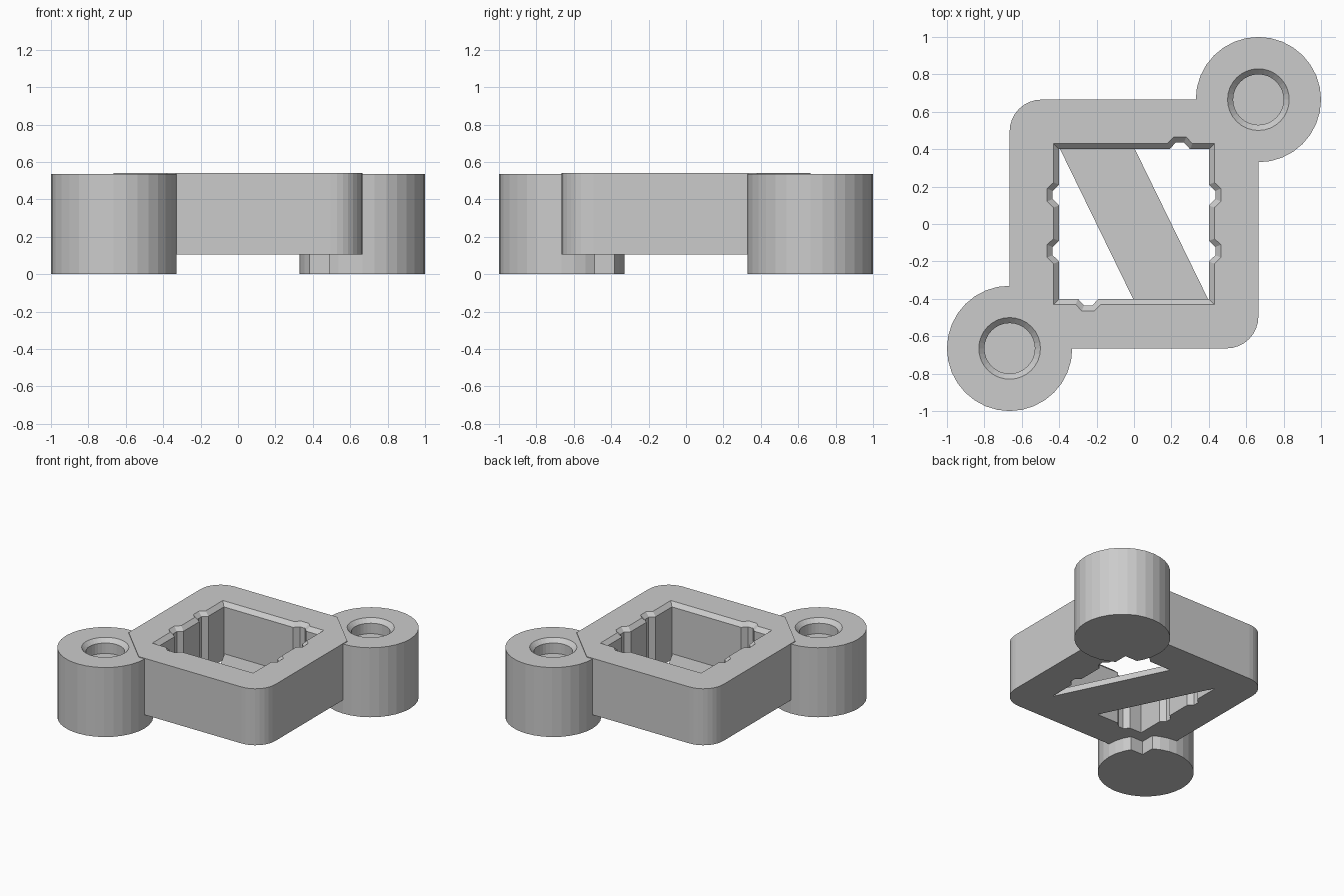
import bpy, bmesh, math

if "Cube" in bpy.data.objects:
    bpy.data.objects.remove(bpy.data.objects["Cube"])

grey = bpy.data.materials.new("light_grey")
grey.diffuse_color = (0.6, 0.6, 0.6, 1)
grey.use_nodes = True
grey.node_tree.nodes["Principled BSDF"].inputs["Base Color"].default_value = grey.diffuse_color


def loft(name, rings):
    """Solid through matching rings, each given as (outline points, z)."""
    bm = bmesh.new()
    loops = [[bm.verts.new((x, y, z)) for x, y in pts] for pts, z in rings]
    n = len(loops[0])
    for a, b in zip(loops, loops[1:]):
        for i in range(n):
            j = (i + 1) % n
            bm.faces.new((a[i], a[j], b[j], b[i]))
    bm.faces.new(loops[0][::-1])
    bm.faces.new(loops[-1])
    bmesh.ops.recalc_face_normals(bm, faces=bm.faces)
    me = bpy.data.meshes.new(name)
    bm.to_mesh(me)
    bm.free()
    me.materials.append(grey)
    ob = bpy.data.objects.new(name, me)
    bpy.context.collection.objects.link(ob)
    return ob


def combine(target, other, operation):
    """Apply a boolean and discard the second solid."""
    mod = target.modifiers.new("boolean", 'BOOLEAN')
    mod.operation = operation
    mod.solver = 'EXACT'
    mod.object = other
    bpy.context.view_layer.objects.active = target
    bpy.ops.object.modifier_apply(modifier=mod.name)
    bpy.data.objects.remove(other)


def circle(cx, cy, r, n=32):
    return [(cx + r * math.cos(2 * math.pi * i / n),
             cy + r * math.sin(2 * math.pi * i / n)) for i in range(n)]


def square(h):
    return [(-h, -h), (h, -h), (h, h), (-h, h)]


def body_outline(h=0.665, r=0.17, c=0.285):
    """Square with two rounded corners and two cut corners at the bosses."""
    half = [(h, -h + r)]
    half = [(h - r + r * math.cos(a), -h + r + r * math.sin(a))
            for a in (math.radians(-90 + 90 * k / 8) for k in range(9))]
    half += [(h, h - c), (h - c, h)]
    return half + [(-x, -y) for x, y in half]


def pocket_outline(o):
    """Square opening with keyed notches, grown outwards by o."""
    h, tip = 0.4 + o, 0.435 + o
    wide, narrow = 0.055 + 0.4 * o, 0.022 + 0.4 * o

    def notch(c):
        return [(h, c - wide), (tip, c - narrow), (tip, c + narrow), (h, c + wide)]

    right = [(h, -h)] + notch(-0.145) + notch(0.155) + [(h, h)]
    top = [(x, y) for y, x in notch(0.245)][::-1]
    # left notches mirror the right ones; the bottom one is turned half round
    left = [(-x, y) for x, y in right[::-1]]
    return right + top + left + [(-x, -y) for x, y in top]


# Square housing
frame = loft("switch_frame", [(body_outline(), 0.105), (body_outline(), 0.54)])

# Corner bosses, relieved below the housing
for s in (-1, 1):
    c = 0.665 * s
    boss = loft("boss", [(circle(c, c, 0.335), 0), (circle(c, c, 0.335), 0.535)])
    combine(boss, loft("relief", [(square(0.487), -0.1), (square(0.487), 0.105)]),
            'DIFFERENCE')
    combine(frame, boss, 'UNION')
    # Blind hole with chamfered rim
    hole = loft("hole", [(circle(c, c, 0.135), 0.425), (circle(c, c, 0.135), 0.505),
                         (circle(c, c, 0.165), 0.535), (circle(c, c, 0.175), 0.545)])
    combine(frame, hole, 'DIFFERENCE')

# Notched pocket with chamfered rim
pocket = loft("pocket", [(pocket_outline(0), -0.1), (pocket_outline(0), 0.51),
                         (pocket_outline(0.03), 0.54), (pocket_outline(0.04), 0.55)])
combine(frame, pocket, 'DIFFERENCE')

# Slanted floor bar across the pocket
bar = [(-0.4, 0.41), (0, -0.41), (0.4, -0.41), (0, 0.41)]
combine(frame, loft("floor_bar", [(bar, 0.105), (bar, 0.15)]), 'UNION')
